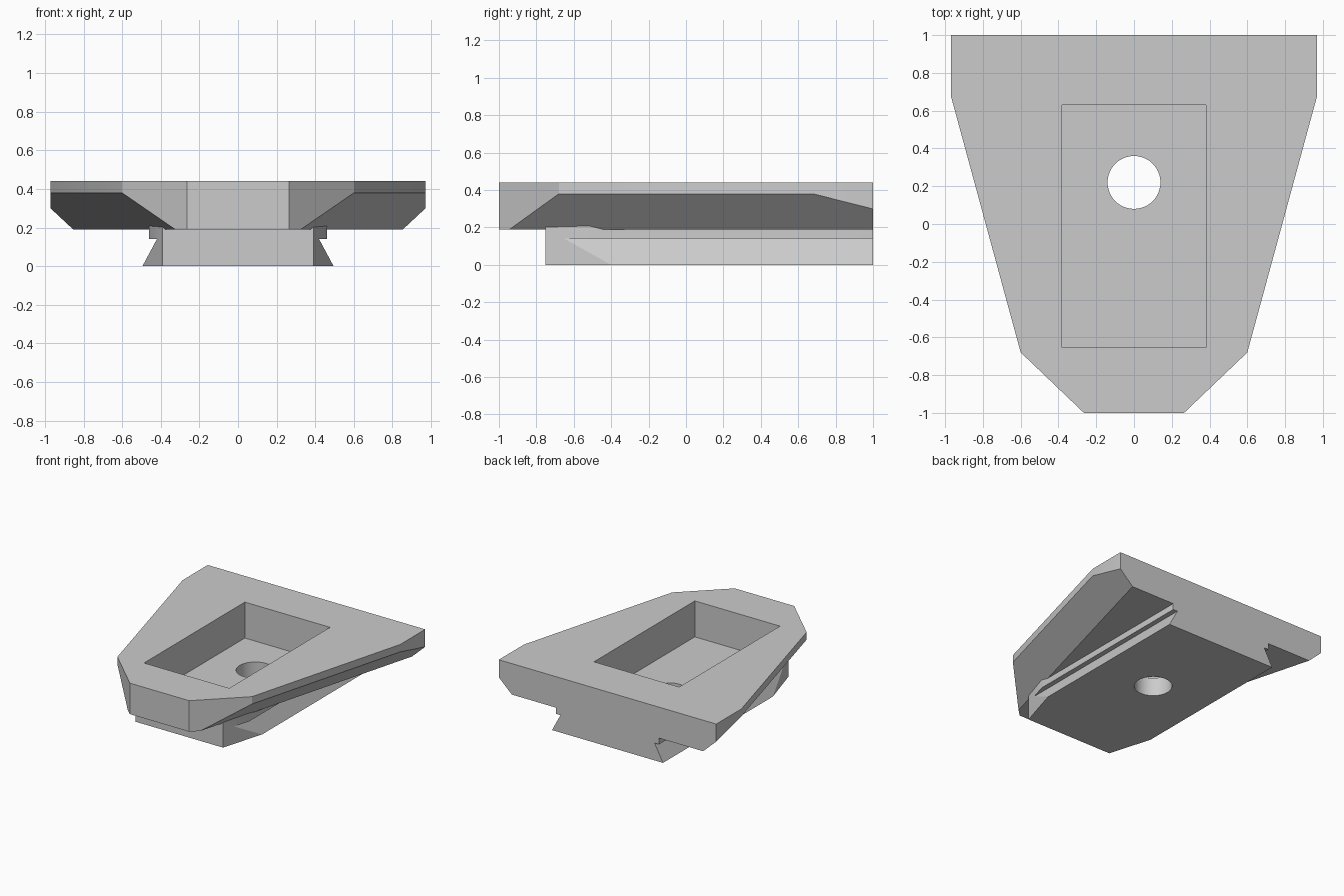
import bpy, bmesh
from mathutils import Vector

if "Cube" in bpy.data.objects:
    bpy.data.objects.remove(bpy.data.objects["Cube"], do_unlink=True)

grey = bpy.data.materials.new("light grey")
grey.use_nodes = True
grey.diffuse_color = (0.6, 0.6, 0.6, 1)
grey.node_tree.nodes["Principled BSDF"].inputs["Base Color"].default_value = (0.6, 0.6, 0.6, 1)


def prism(name, points, direction, planes=()):
    """Extrude a closed outline, then trim it by (point, normal) planes."""
    bm = bmesh.new()
    face = bm.faces.new([bm.verts.new(p) for p in points])
    new = bmesh.ops.extrude_face_region(bm, geom=[face])["geom"]
    moved = [v for v in new if isinstance(v, bmesh.types.BMVert)]
    bmesh.ops.translate(bm, verts=moved, vec=direction)
    for point, normal in planes:
        geom = bm.verts[:] + bm.edges[:] + bm.faces[:]
        bmesh.ops.bisect_plane(bm, geom=geom, plane_co=point, plane_no=normal, clear_outer=True)
        bmesh.ops.holes_fill(bm, edges=[e for e in bm.edges if e.is_boundary])
    bmesh.ops.recalc_face_normals(bm, faces=bm.faces)
    mesh = bpy.data.meshes.new(name)
    bm.to_mesh(mesh)
    bm.free()
    mesh.materials.append(grey)
    obj = bpy.data.objects.new(name, mesh)
    bpy.context.collection.objects.link(obj)
    return obj


def combine(target, tool, operation):
    mod = target.modifiers.new(operation, "BOOLEAN")
    mod.object, mod.operation, mod.solver = tool, operation, "EXACT"
    bpy.context.view_layer.objects.active = target
    bpy.ops.object.modifier_apply(modifier=mod.name)
    bpy.data.objects.remove(tool, do_unlink=True)


def mirrored(half):
    return half + [(-x, y) for x, y in reversed(half)]


# Tapered top plate with both lower side edges bevelled
outline = mirrored([(0.265, -1), (0.6, -0.68), (0.97, 0.68), (0.97, 1)])
bevels = [(Vector((s * 0.97, 0.68, 0.38)), Vector((s * 1.36, -0.37, -1.46))) for s in (1, -1)]
plate = prism("mounting_plate", [(x, y, 0.19) for x, y in outline], (0, 0, 0.25), bevels)

# Dovetail rail with undercut sides and angled front corners
profile = mirrored([(0.495, 0), (0.42, 0.14), (0.46, 0.14), (0.46, 0.25)])
corners = [(Vector((s * 0.39, -0.75, 0)), Vector((s * 0.35, -0.105, 0))) for s in (1, -1)]
rail = prism("dovetail_rail", [(x, -0.75, z) for x, z in profile], (0, 1.75, 0), corners)
combine(plate, rail, "UNION")

# Rectangular pocket in the top
pocket = prism("pocket_cutter", [(-0.38, -0.655, 0.15), (0.38, -0.655, 0.15),
                                 (0.38, 0.63, 0.15), (-0.38, 0.63, 0.15)], (0, 0, 0.5))
combine(plate, pocket, "DIFFERENCE")

# Screw hole through the pocket floor
bpy.ops.mesh.primitive_cylinder_add(vertices=48, radius=0.14, depth=1, location=(0, 0.22, 0))
hole = bpy.context.object
hole.data.materials.append(grey)
combine(plate, hole, "DIFFERENCE")

bpy.ops.object.select_all(action="DESELECT")
plate.select_set(True)
bpy.context.view_layer.objects.active = plate
bpy.ops.object.shade_smooth_by_angle(angle=0.4)
